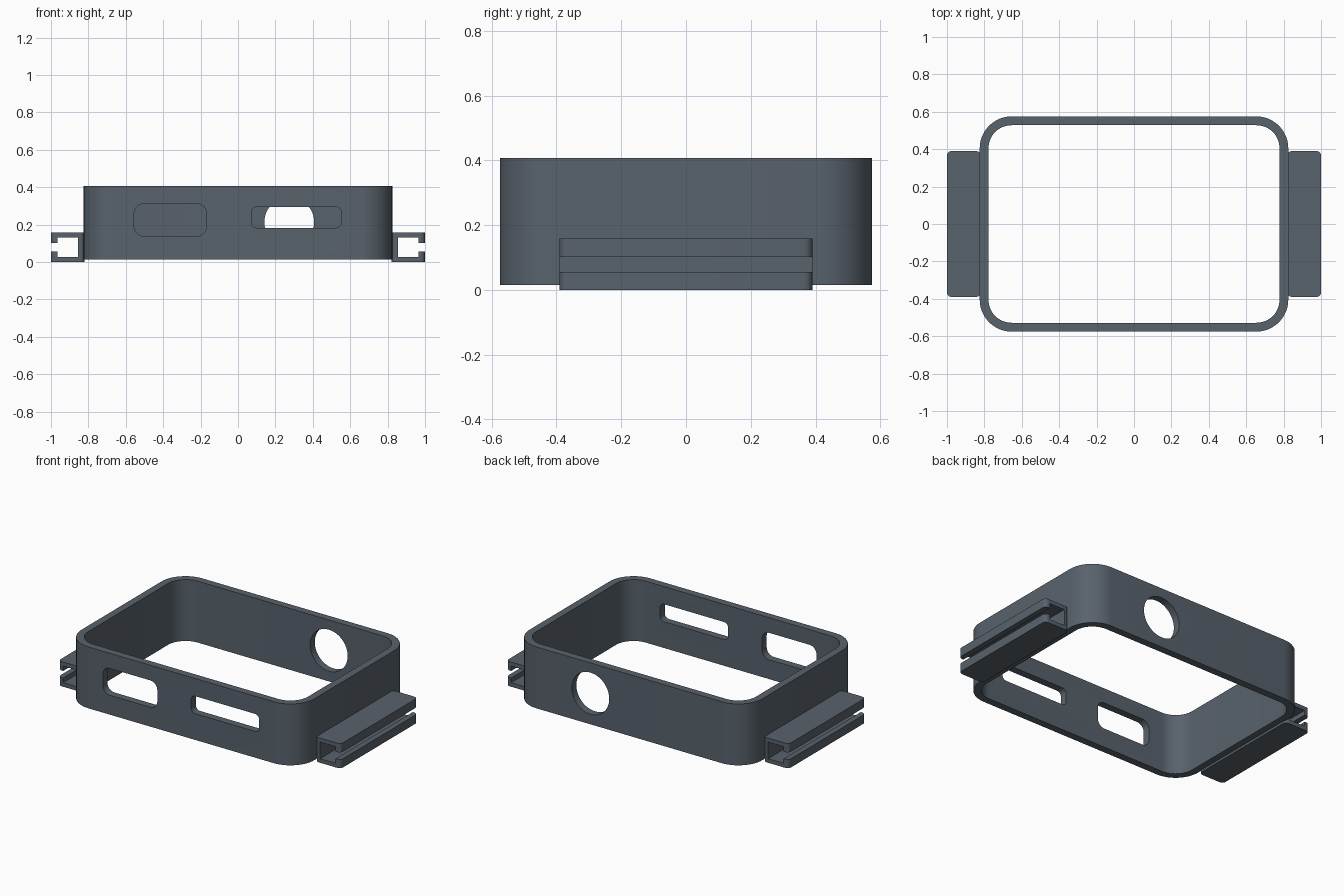
import bpy, bmesh, math
from mathutils import Vector

if "Cube" in bpy.data.objects:
    bpy.data.objects.remove(bpy.data.objects["Cube"])

slate = bpy.data.materials.new("slate grey")
slate.diffuse_color = (0.098, 0.122, 0.150, 1)
slate.use_nodes = True
slate.node_tree.nodes["Principled BSDF"].inputs["Base Color"].default_value = slate.diffuse_color


def rounded(cx, cy, w, h, r, n=12):
    """Outline of a rounded rectangle, w and h being full sizes."""
    pts = []
    for i, (sx, sy) in enumerate([(1, 1), (-1, 1), (-1, -1), (1, -1)]):
        for k in range(n + 1):
            a = math.pi / 2 * (i + k / n)
            pts.append((cx + sx * (w / 2 - r) + r * math.cos(a),
                        cy + sy * (h / 2 - r) + r * math.sin(a)))
    return pts


def prism(name, pts, lo, hi, axis):
    """Extrude an outline along z (outline in xy) or y (outline in xz)."""
    place = (lambda a, b, t: (a, b, t)) if axis == "z" else (lambda a, b, t: (a, t, b))
    bm = bmesh.new()
    face = bm.faces.new([bm.verts.new(place(a, b, lo)) for a, b in pts])
    ext = bmesh.ops.extrude_face_region(bm, geom=[face])
    verts = [v for v in ext["geom"] if isinstance(v, bmesh.types.BMVert)]
    bmesh.ops.translate(bm, verts=verts, vec=Vector(place(0, 0, hi - lo)))
    bmesh.ops.recalc_face_normals(bm, faces=bm.faces)
    mesh = bpy.data.meshes.new(name)
    bm.to_mesh(mesh)
    bm.free()
    mesh.materials.append(slate)
    ob = bpy.data.objects.new(name, mesh)
    bpy.context.collection.objects.link(ob)
    return ob


def finish(ob, cutters):
    """Cut the openings, remove the cutters and smooth the curved sides."""
    bpy.ops.object.select_all(action="DESELECT")
    bpy.context.view_layer.objects.active = ob
    ob.select_set(True)
    for c in cutters:
        mod = ob.modifiers.new("cut", "BOOLEAN")
        mod.operation, mod.solver, mod.object = "DIFFERENCE", "EXACT", c
        bpy.ops.object.modifier_apply(modifier=mod.name)
        bpy.data.objects.remove(c)
    bpy.ops.object.shade_smooth_by_angle(angle=math.radians(30))


# Open rounded frame with two front ports and a round hole at the back
frame = prism("case_frame", rounded(0, 0, 1.65, 1.15, 0.17), 0.015, 0.408, "z")
finish(frame, [
    prism("inside_cutter", rounded(0, 0, 1.556, 1.056, 0.123), -0.1, 0.6, "z"),
    prism("wide_port_cutter", rounded(-0.362, 0.225, 0.386, 0.172, 0.05), -0.7, -0.4, "y"),
    prism("slim_port_cutter", rounded(0.312, 0.239, 0.482, 0.112, 0.03), -0.7, -0.4, "y"),
    prism("round_hole_cutter", rounded(0.274, 0.213, 0.266, 0.266, 0.1329), 0.4, 0.7, "y"),
])

# Slotted strap channels on both sides
for side, s in (("left", -1), ("right", 1)):
    rail = prism(side + "_strap_channel", rounded(s * 0.91, 0, 0.18, 0.78, 0.025, 6), 0, 0.158, "z")
    slot = [(0.855, 0.026), (0.965, 0.026), (0.965, 0.056), (1.1, 0.056),
            (1.1, 0.101), (0.965, 0.101), (0.965, 0.132), (0.855, 0.132)]
    finish(rail, [prism("slot_cutter", [(s * x, z) for x, z in slot], -0.6, 0.6, "y")])
